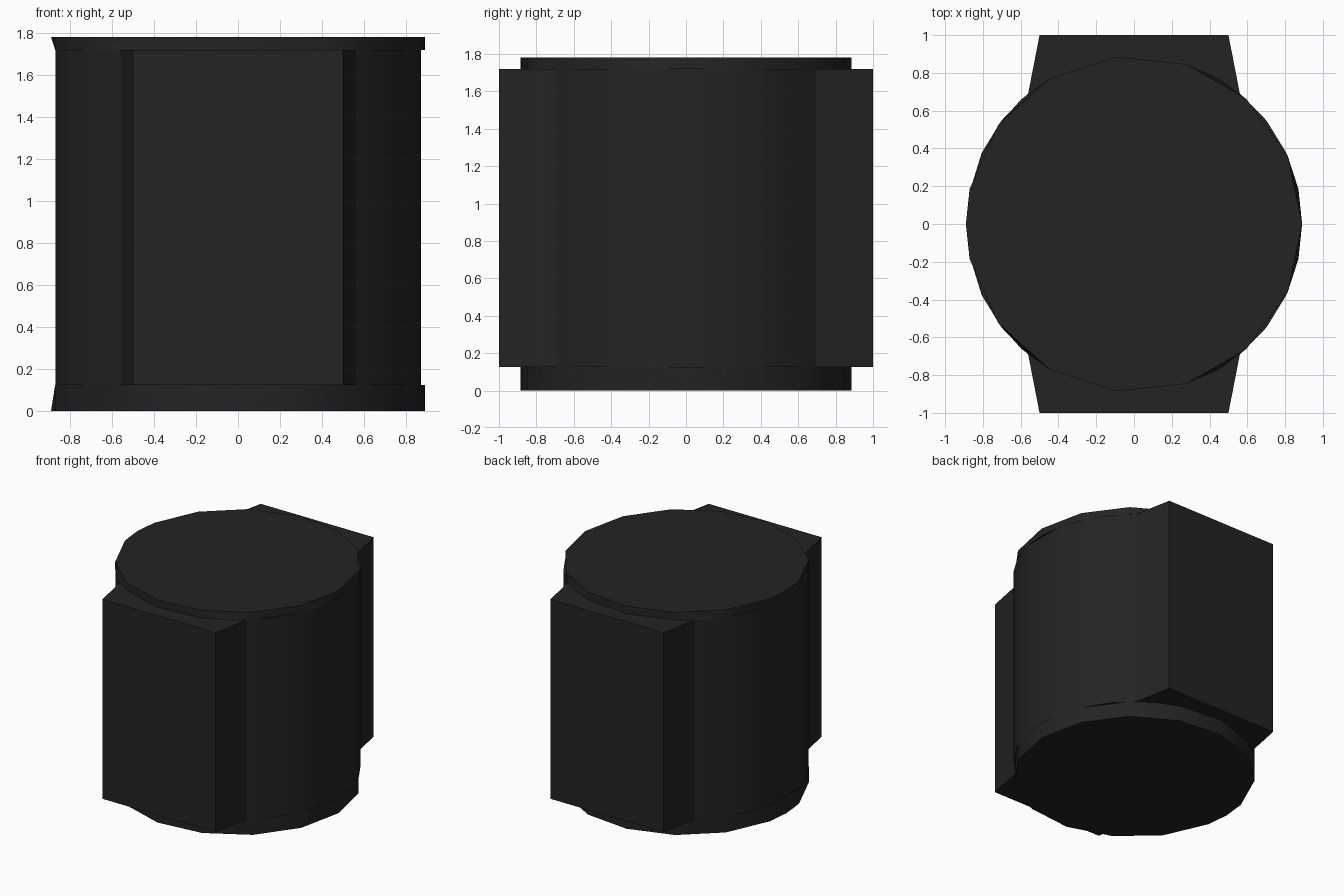
import bpy, bmesh, math

if "Cube" in bpy.data.objects:
    bpy.data.objects.remove(bpy.data.objects["Cube"])

R = 0.89
mat = bpy.data.materials.new("charcoal black")
mat.diffuse_color = (0.0172, 0.0172, 0.0172, 1)
mat.use_nodes = True
mat.node_tree.nodes["Principled BSDF"].inputs["Base Color"].default_value = mat.diffuse_color


def ring(angles, r, z):
    return [(r * math.cos(math.radians(a)), r * math.sin(math.radians(a)), z) for a in angles]


def finish(name, bm):
    bmesh.ops.recalc_face_normals(bm, faces=bm.faces[:])
    me = bpy.data.meshes.new(name)
    bm.to_mesh(me)
    bm.free()
    me.materials.append(mat)
    ob = bpy.data.objects.new(name, me)
    bpy.context.collection.objects.link(ob)
    bpy.ops.object.select_all(action='DESELECT')
    ob.select_set(True)
    bpy.context.view_layer.objects.active = ob
    bpy.ops.object.shade_smooth_by_angle(angle=math.radians(30))
    return ob


# End discs: coarse outer rim, slightly finer inner rim against the body
outer = [24 * i for i in range(15)] + [180]
half = [12, 24, 48, 60, 72, 96, 120, 132, 144, 168]
inner = [0] + half + [-a for a in half]


def end_disc(name, z_outer, z_inner):
    bm = bmesh.new()
    for p in ring(outer, R, z_outer) + ring(inner, R, z_inner):
        bm.verts.new(p)
    bmesh.ops.convex_hull(bm, input=bm.verts[:])
    bmesh.ops.dissolve_limit(bm, angle_limit=math.radians(0.5),
                             verts=bm.verts[:], edges=bm.edges[:])
    finish(name, bm)


end_disc("bottom_disc", 0.0, 0.125)
end_disc("top_disc", 1.78, 1.72)

# Body: rounded left and right sides with flat tapered blocks at front and back
side = [-51, -38, -25, -11.5, 11.5, 25, 38, 51]
pts = [(p[0], p[1]) for p in ring(side, R, 0)]
pts += [(0.5, 1.0), (-0.5, 1.0)]
pts += [(-p[0] * 0.995 if abs(p[1]) < 0.2 else -p[0], -p[1]) for p in ring(side, R, 0)]
pts += [(-0.5, -1.0), (0.5, -1.0)]

bm = bmesh.new()
face = bm.faces.new([bm.verts.new((x, y, 0.125)) for x, y in pts])
ext = bmesh.ops.extrude_face_region(bm, geom=[face], use_keep_orig=True)
new = [g for g in ext["geom"] if isinstance(g, bmesh.types.BMVert)]
bmesh.ops.translate(bm, verts=new, vec=(0, 0, 1.595))
finish("body", bm)
